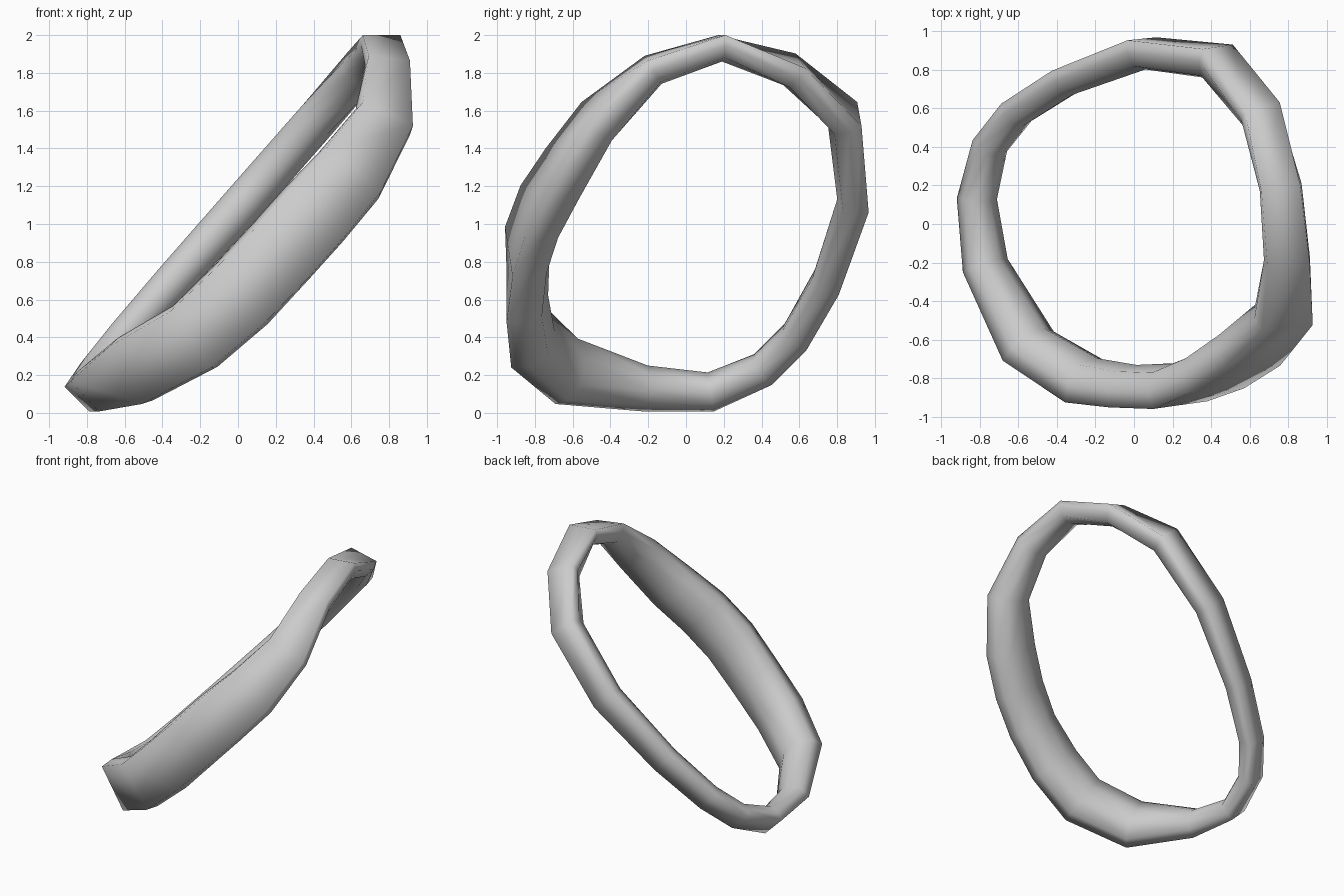
import bpy, bmesh
from mathutils import Vector

if "Cube" in bpy.data.objects:
    bpy.data.objects.remove(bpy.data.objects["Cube"], do_unlink=True)

# One plain grey material
grey = bpy.data.materials.new("plain_grey")
grey.use_nodes = True
colour = (0.6, 0.6, 0.6, 1)
grey.diffuse_color = colour
grey.node_tree.nodes["Principled BSDF"].inputs["Base Color"].default_value = colour

# Stations around the band: centre x, y, z, half thickness, half width, skew, lean
STATIONS = [
    (-.80, .13, .125, .075, .10, -.1, 1),
    (-.735, .40, .24, .07, .09, -.1, 1),
    (-.60, .57, .41, .07, .09, -.1, 1),
    (-.34, .735, .70, .07, .10, -.1, 1),
    (.05, .88, 1.13, .08, .11, -.1, 1),
    (.42, .835, 1.55, .09, .11, -.1, .7),
    (.65, .56, 1.80, .08, .11, -.1, .3),
    (.76, .19, 1.93, .07, .11, -.1, 0),
    (.79, -.17, 1.81, .08, .12, -.1, .1),
    (.76, -.46, 1.53, .10, .16, -.1, .5),
    (.58, -.64, 1.25, .11, .20, -.1, .6),
    (.40, -.76, 1.05, .11, .21, -.15, .65),
    (.22, -.83, .85, .11, .21, -.15, .7),
    (.01, -.84, .62, .11, .21, 0, 1),
    (-.22, -.81, .41, .12, .20, 0, 1.4),
    (-.53, -.62, .24, .11, .19, .2, 1.2),
    (-.755, -.21, .145, .085, .12, 0, 1),
]

# Section: flat on the outside, rounded on the inside (outward, across)
PROFILE = [(1, .92), (.2, 1), (-.7, .75), (-1, 0),
           (-.7, -.75), (.2, -1), (1, -.92)]


def section(bm, i):
    """Profile ring of vertices square to the path at station i."""
    centre = Vector(STATIONS[i][:3])
    before = Vector(STATIONS[i - 1][:3])
    after = Vector(STATIONS[(i + 1) % len(STATIONS)][:3])
    thick, wide, skew, lean = STATIONS[i][3:]
    tangent = ((after - centre).normalized() + (centre - before).normalized()).normalized()
    axis = Vector((-1, skew, lean))
    across = (axis - tangent * axis.dot(tangent)).normalized()
    outward = tangent.cross(across)
    # Always point away from the middle of the opening
    if outward.dot(centre - Vector((0, 0, 1))) < 0:
        outward.negate()
    return [bm.verts.new(centre + outward * thick * u + across * wide * v)
            for u, v in PROFILE]


# Closed band skinned through the sections
bm = bmesh.new()
rings = [section(bm, i) for i in range(len(STATIONS))]
for i, ring in enumerate(rings):
    following = rings[(i + 1) % len(rings)]
    for k in range(len(PROFILE)):
        j = (k + 1) % len(PROFILE)
        bm.faces.new((ring[k], ring[j], following[j], following[k]))
bmesh.ops.recalc_face_normals(bm, faces=bm.faces)
for face in bm.faces:
    face.smooth = True

mesh = bpy.data.meshes.new("tilted_band")
bm.to_mesh(mesh)
bm.free()
mesh.materials.append(grey)
band = bpy.data.objects.new("tilted_band", mesh)
bpy.context.collection.objects.link(band)
